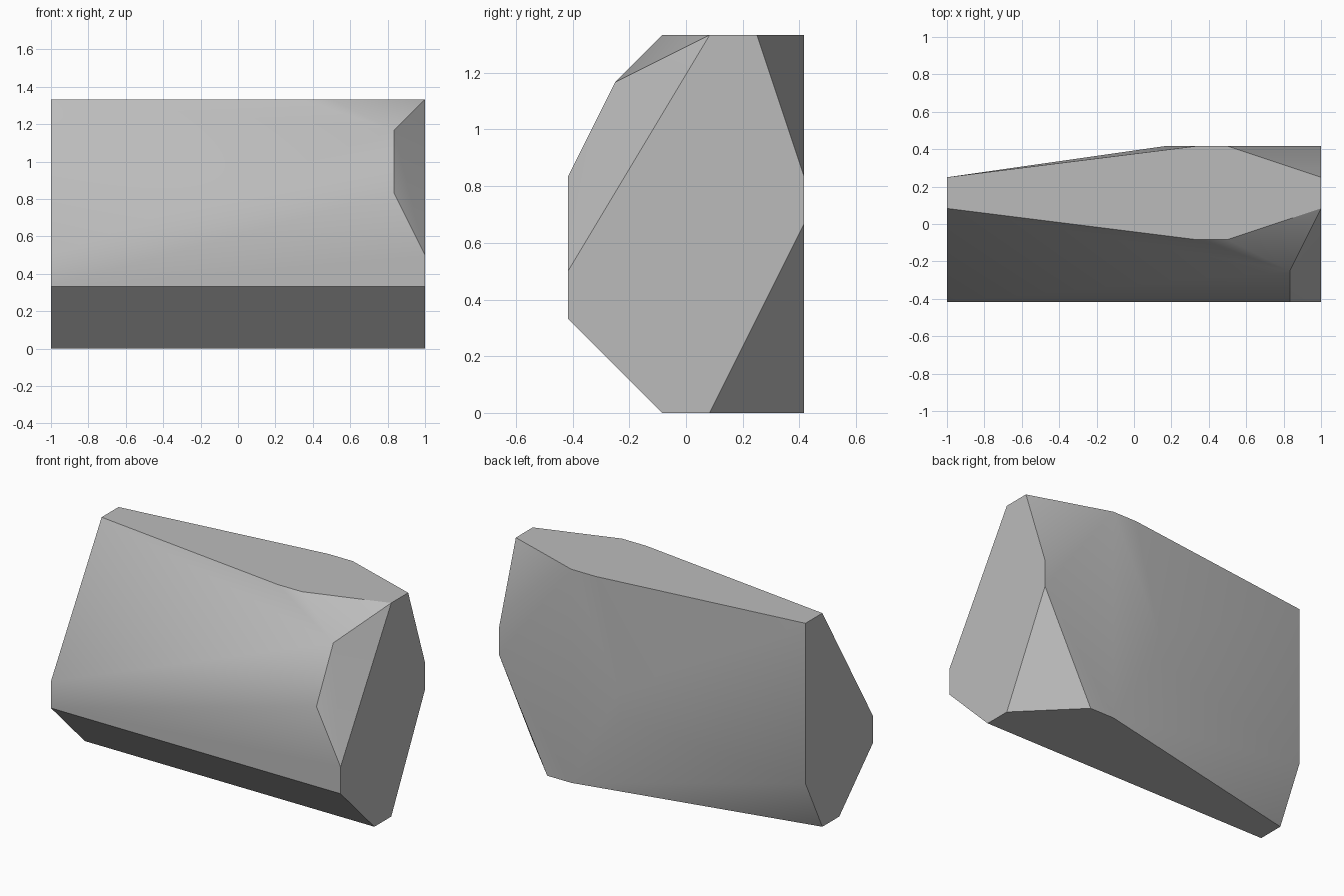
import bpy, bmesh, math

cube = bpy.data.objects.get("Cube")
if cube:
    bpy.data.objects.remove(cube, do_unlink=True)

# Stone colour
stone = bpy.data.materials.new("stone grey")
stone.use_nodes = True
grey = (0.5, 0.5, 0.5, 1)
stone.diffuse_color = grey
stone.node_tree.nodes["Principled BSDF"].inputs["Base Color"].default_value = grey

# Corner points of the boulder on a coarse grid: (x, y, z) in grid steps
STEP = 1 / 6
left_end = [(0, 3, 8), (0, 4, 8), (0, 4, 2), (0, 3, 0), (0, 2, 0), (0, 0, 2), (0, 0, 3)]
right_end = [(12, 2, 0), (12, 0, 2), (12, 0, 3), (12, 3, 8), (12, 4, 8),
             (12, 5, 5), (12, 5, 4), (12, 3, 0)]
front_corners = [(11, 0, 5), (11, 1, 7), (8, 2, 8), (9, 2, 8)]
back_corners = [(8, 5, 8), (9, 5, 8), (7, 5, 4), (7, 5, 3), (9, 5, 0), (10, 5, 0)]

# Wrap the points in a hull and merge the flat facets
bm = bmesh.new()
for x, y, z in left_end + right_end + front_corners + back_corners:
    bm.verts.new(((x - 6) * STEP, (y - 2.5) * STEP, z * STEP))
bmesh.ops.convex_hull(bm, input=bm.verts[:])
bmesh.ops.dissolve_limit(bm, angle_limit=math.radians(0.5),
                         verts=bm.verts[:], edges=bm.edges[:])
bmesh.ops.recalc_face_normals(bm, faces=bm.faces[:])
mesh = bpy.data.meshes.new("boulder")
bm.to_mesh(mesh)
bm.free()
mesh.materials.append(stone)

boulder = bpy.data.objects.new("boulder", mesh)
bpy.context.collection.objects.link(boulder)

# Smooth shading across gentle facets only
bpy.ops.object.select_all(action='DESELECT')
boulder.select_set(True)
bpy.context.view_layer.objects.active = boulder
bpy.ops.object.shade_smooth_by_angle(angle=math.radians(30))
